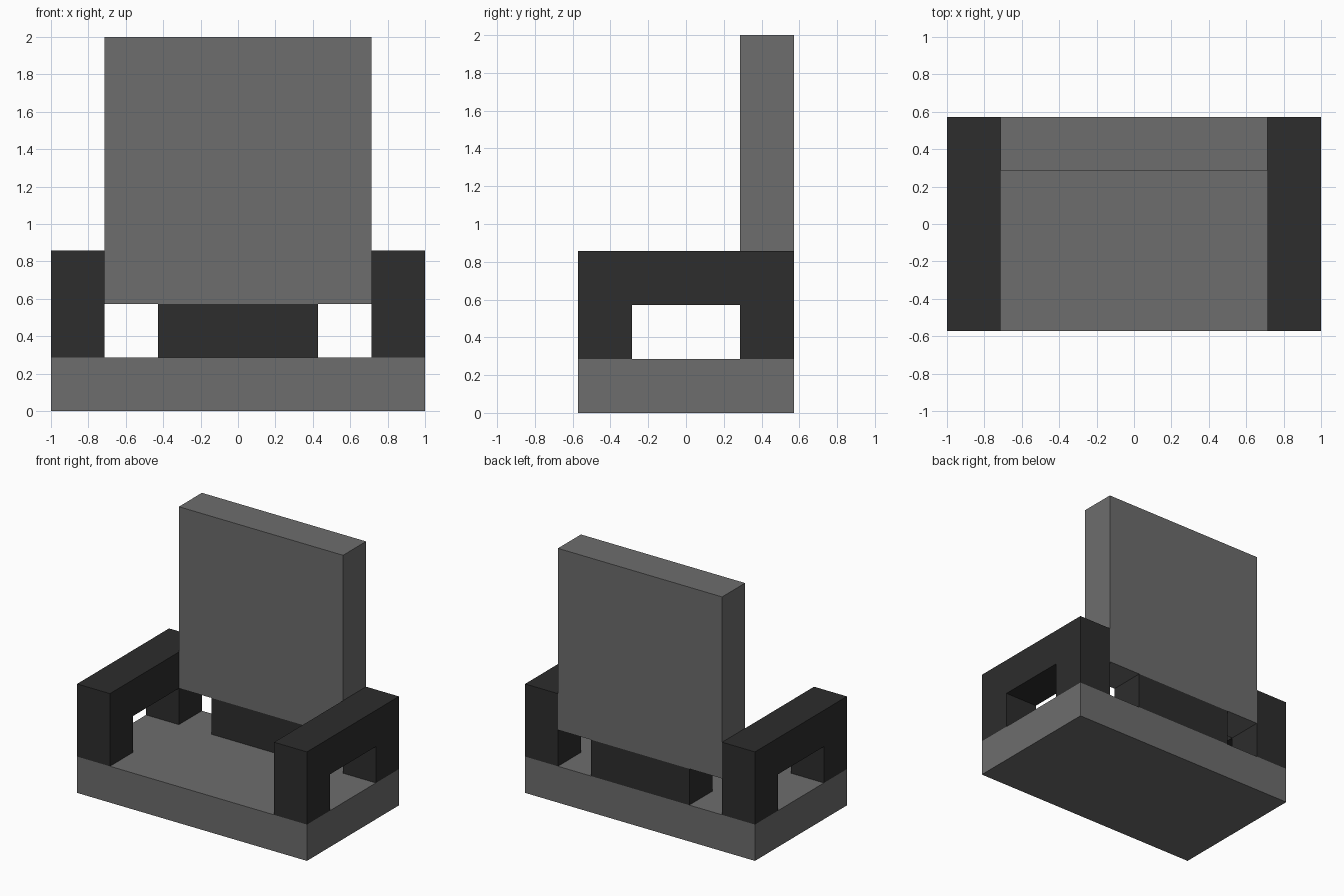
import bpy
import bmesh

cube = bpy.data.objects.get("Cube")
if cube:
    bpy.data.objects.remove(cube, do_unlink=True)

U = 2 / 7  # block module: the chair is 7 wide, 4 deep and 7 high


def make_material(name, value):
    mat = bpy.data.materials.new(name)
    mat.use_nodes = True
    colour = (value, value, value, 1)
    mat.diffuse_color = colour
    mat.node_tree.nodes["Principled BSDF"].inputs["Base Color"].default_value = colour
    return mat


def extrude_profile(name, profile, x0, x1, mat):
    """Extrude a (y, z) outline from x0 to x1, all in block modules."""
    bm = bmesh.new()
    face = bm.faces.new([bm.verts.new((x0 * U, y * U, z * U)) for y, z in profile])
    result = bmesh.ops.extrude_face_region(bm, geom=[face])
    moved = [g for g in result["geom"] if isinstance(g, bmesh.types.BMVert)]
    bmesh.ops.translate(bm, verts=moved, vec=((x1 - x0) * U, 0, 0))
    bmesh.ops.recalc_face_normals(bm, faces=bm.faces)
    mesh = bpy.data.meshes.new(name)
    bm.to_mesh(mesh)
    bm.free()
    mesh.materials.append(mat)
    obj = bpy.data.objects.new(name, mesh)
    bpy.context.collection.objects.link(obj)
    return obj


def block(name, half_width, y0, y1, z0, z1, mat):
    outline = [(y0, z0), (y1, z0), (y1, z1), (y0, z1)]
    return extrude_profile(name, outline, -half_width, half_width, mat)


grey = make_material("cushion grey", 0.153)
dark = make_material("frame charcoal", 0.026)

# Seat slab, backrest and the block that holds the backrest up
block("seat", 3.5, -2, 2, 0, 1, grey)
block("backrest", 2.5, 1, 2, 2, 7, grey)
block("backrest_support", 1.5, 1, 2, 1, 2, dark)

# Armrests: an upside-down U, front and back posts joined by a top rail
arm = [(-2, 1), (-1, 1), (-1, 2), (1, 2), (1, 1), (2, 1), (2, 3), (-2, 3)]
for name, x0 in (("left_armrest", 2.5), ("right_armrest", -3.5)):
    extrude_profile(name, arm, x0, x0 + 1, dark)
